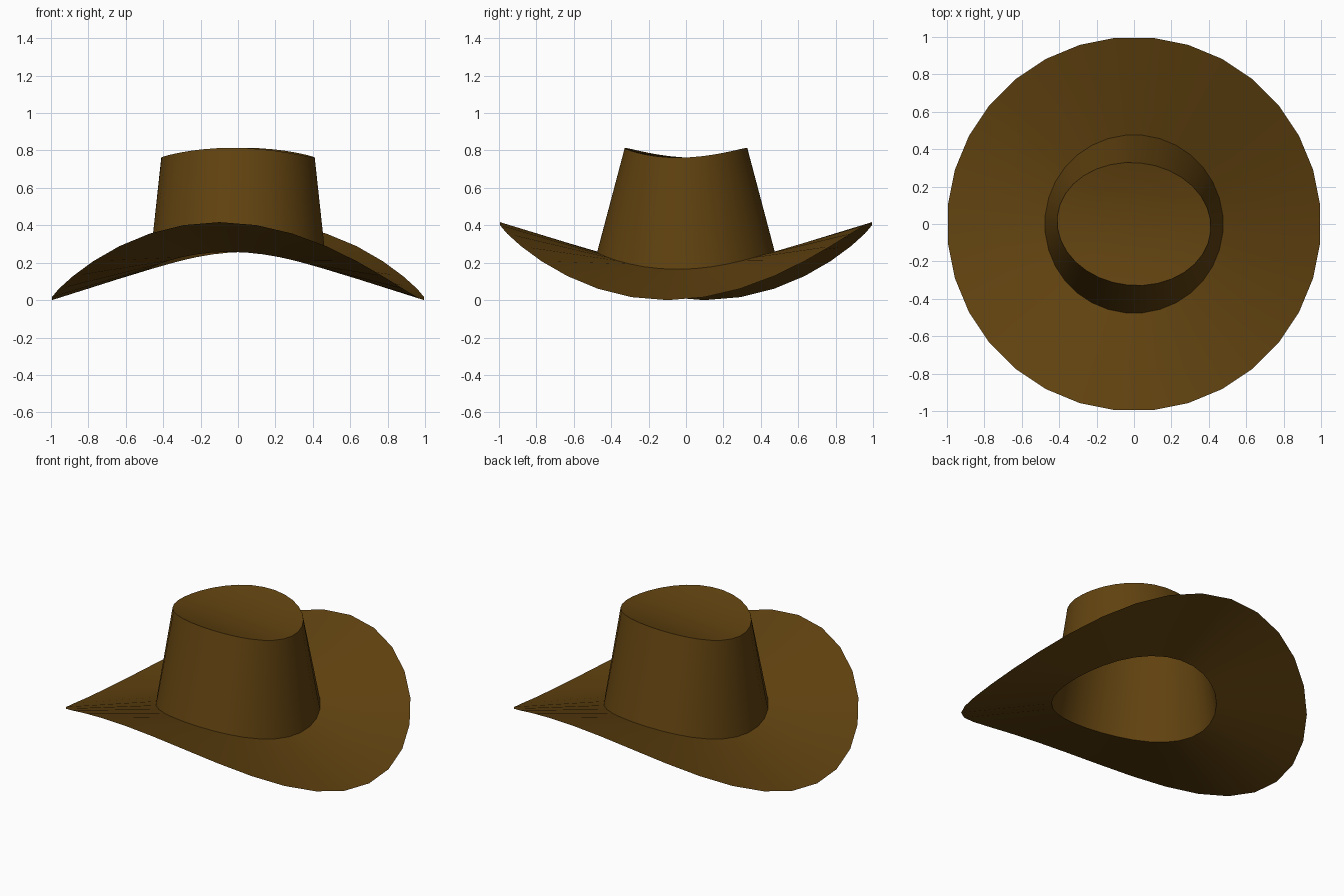
import bpy, bmesh
from math import sin, cos, radians, pi

if "Cube" in bpy.data.objects:
    bpy.data.objects.remove(bpy.data.objects["Cube"])

N = 32
TURN = radians(-5.625)      # whole hat is turned by half a segment

felt = bpy.data.materials.new("brown_felt")
felt.diffuse_color = (0.12, 0.055, 0.005, 1)
felt.use_nodes = True
felt.node_tree.nodes["Principled BSDF"].inputs["Base Color"].default_value = felt.diffuse_color


def ring(bm, rx, ry, z_side, z_front):
    """Elliptical loop whose height swings between its sides and its front/back."""
    verts = []
    for i in range(N):
        a = 2 * pi * i / N
        x, y = rx * cos(a), ry * sin(a)
        z = z_side + (z_front - z_side) * sin(a) ** 2
        verts.append(bm.verts.new((x * cos(TURN) - y * sin(TURN),
                                   x * sin(TURN) + y * cos(TURN), z)))
    return verts


def lofted(name, loops, tip_z=None):
    bm = bmesh.new()
    rings = [ring(bm, *l) for l in loops]
    for low, high in zip(rings, rings[1:]):
        for i in range(N):
            j = (i + 1) % N
            bm.faces.new((low[i], low[j], high[j], high[i]))
    if tip_z is not None:
        tip = bm.verts.new((0, 0, tip_z))
        for i in range(N):
            bm.faces.new((rings[-1][i], rings[-1][(i + 1) % N], tip))
    mesh = bpy.data.meshes.new(name)
    bm.to_mesh(mesh)
    bm.free()
    obj = bpy.data.objects.new(name, mesh)
    bpy.context.collection.objects.link(obj)
    mesh.materials.append(felt)
    bpy.ops.object.select_all(action='DESELECT')
    obj.select_set(True)
    bpy.context.view_layer.objects.active = obj
    bpy.ops.object.shade_smooth_by_angle(angle=radians(30))
    return obj


# Saddle-shaped brim: low at the sides, raised at front and back
lofted("brim", [(1, 1, 0, 0.417), (0.477, 0.477, 0.165, 0.258)])

# Tapered crown, open underneath, with a dipped top
crown = [(0.477, 0.477, 0.165, 0.258)]
for s in (1, 0.75, 0.5, 0.25):
    crown.append((0.412 * s, 0.328 * s, 0.762, 0.762 + 0.052 * s * s))
lofted("crown", crown, 0.762)
